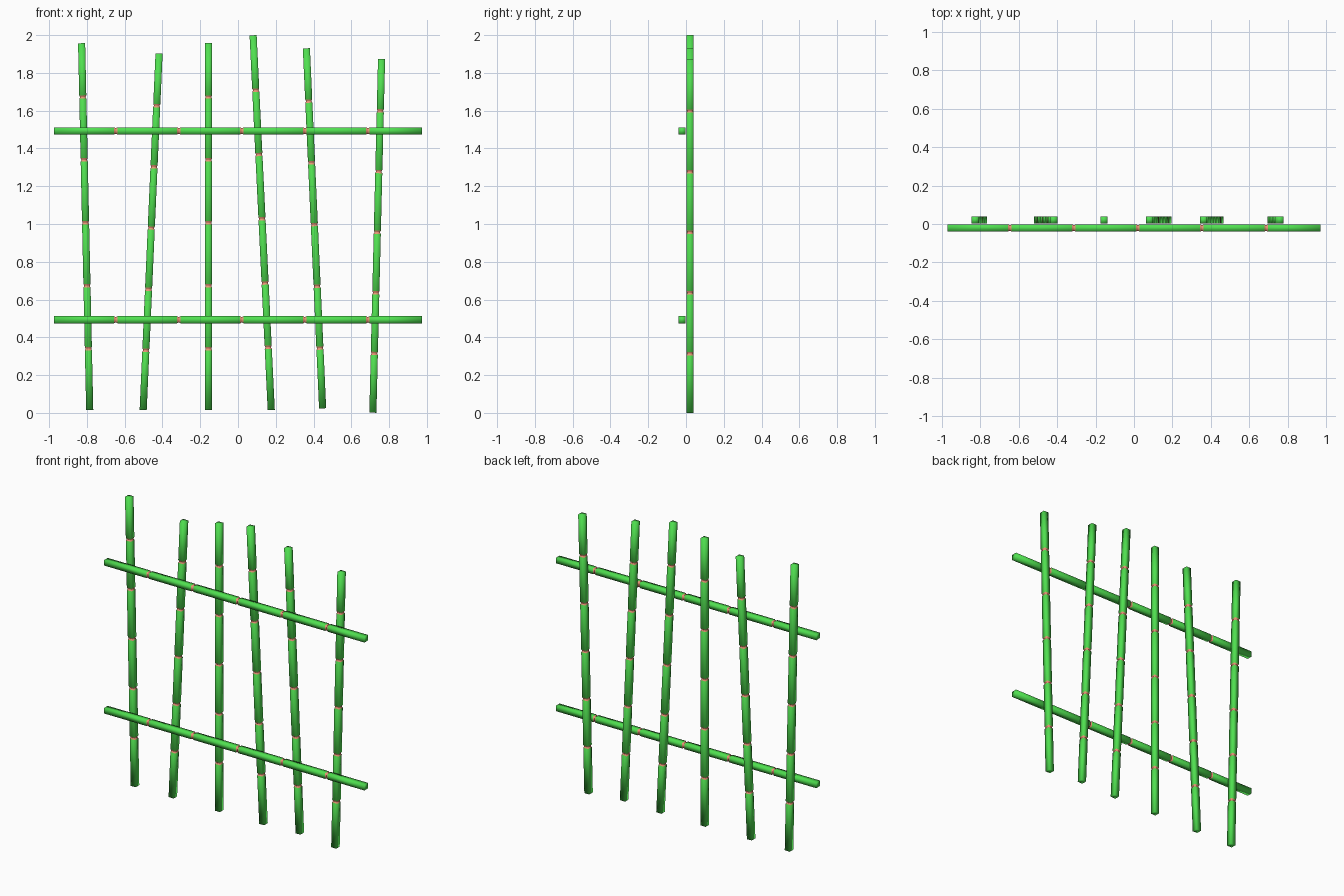
import bpy, bmesh, math
from mathutils import Vector

if "Cube" in bpy.data.objects:
    bpy.data.objects.remove(bpy.data.objects["Cube"])


def material(name, rgb):
    m = bpy.data.materials.new(name)
    m.diffuse_color = (*rgb, 1)
    m.use_nodes = True
    m.node_tree.nodes["Principled BSDF"].inputs["Base Color"].default_value = m.diffuse_color
    return m


GREEN = material("bamboo green", (0.08, 0.74, 0.08))
SALMON = material("joint salmon", (0.90, 0.34, 0.20))
HALF, HALF_JOINT = 0.0188, 0.0155
CORNERS = [(-1, -1), (1, -1), (1, 1), (-1, 1)]
JOINTS = [0.1675 + 0.1715 * i for i in range(5)]


def bamboo(name, start, end):
    """Square cane from start to end with five pinched joints."""
    start, end = Vector(start), Vector(end)
    axis = end - start
    length = axis.length
    # profile: (distance, half width, colour of the band above it)
    prof = [(0, HALF, 0)]
    for f in JOINTS:
        d = f * length
        prof += [(d - 0.009, HALF, 1), (d - 0.003, HALF_JOINT, 1),
                 (d + 0.003, HALF_JOINT, 1), (d + 0.009, HALF, 0)]
    prof.append((length, HALF, 0))

    bm = bmesh.new()
    rings = [[bm.verts.new((x * h, y * h, d)) for x, y in CORNERS] for d, h, _ in prof]
    for k in range(len(rings) - 1):
        for i in range(4):
            j = (i + 1) % 4
            f = bm.faces.new((rings[k][i], rings[k][j], rings[k + 1][j], rings[k + 1][i]))
            f.material_index = prof[k][2]
    bm.faces.new(rings[0][::-1])
    bm.faces.new(rings[-1])
    for f in bm.faces:
        f.smooth = True
    me = bpy.data.meshes.new(name)
    bm.to_mesh(me)
    bm.free()
    me.materials.append(GREEN)
    me.materials.append(SALMON)
    ob = bpy.data.objects.new(name, me)
    bpy.context.collection.objects.link(ob)
    ob.location = start
    ob.rotation_euler = (0, math.atan2(axis.x, axis.z), 0)
    return ob


# upright canes: bottom x, bottom z, top x, top z
uprights = [(-0.785, 0.015, -0.828, 1.957), (-0.502, 0.015, -0.418, 1.903),
            (-0.156, 0.015, -0.156, 1.957), (0.176, 0.015, 0.080, 1.999),
            (0.448, 0.024, 0.362, 1.930), (0.714, 0.001, 0.760, 1.873)]
for n, (x0, z0, x1, z1) in enumerate(uprights, 1):
    bamboo(f"upright_cane_{n}", (x0, 0.021, z0), (x1, 0.021, z1))

# horizontal rails in front of the canes
for name, z in (("lower_rail", 0.493), ("upper_rail", 1.493)):
    bamboo(name, (-0.973, -0.0205, z), (0.973, -0.0205, z))
